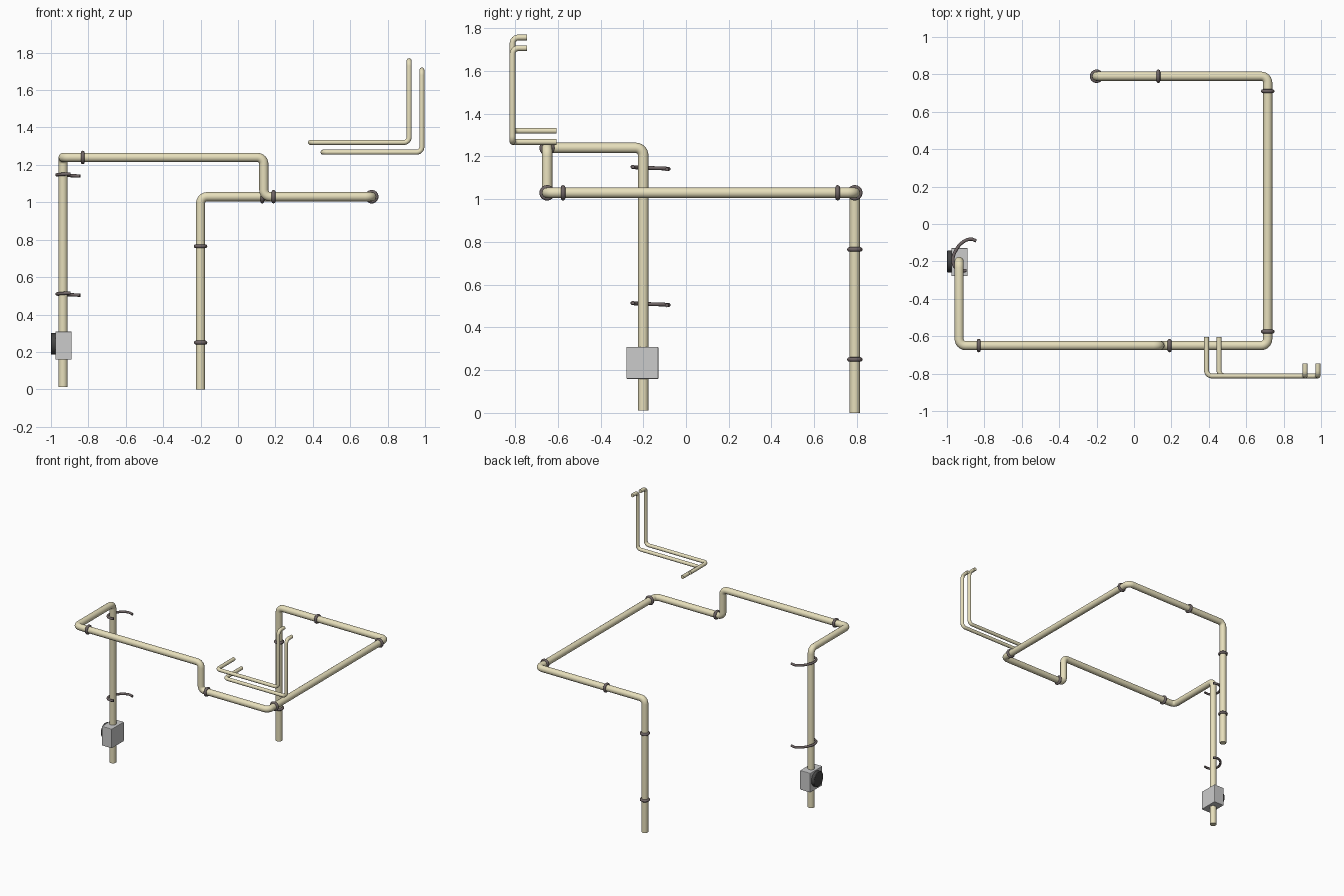
import bpy, math
from mathutils import Vector as V

if "Cube" in bpy.data.objects:
    bpy.data.objects.remove(bpy.data.objects["Cube"])


def mat(name, col):
    m = bpy.data.materials.new(name)
    m.diffuse_color = (*col, 1)
    m.use_nodes = True
    m.node_tree.nodes["Principled BSDF"].inputs["Base Color"].default_value = m.diffuse_color
    return m


CREAM = mat("cream_pipe", (0.80, 0.74, 0.50))
BROWN = mat("dark_clamp", (0.16, 0.13, 0.13))
DARK = mat("dark_dial", (0.06, 0.06, 0.06))


def finish(ob, name, material=None, smooth=True):
    ob.name = name
    if material:
        ob.data.materials.clear()
        ob.data.materials.append(material)
    if smooth:
        bpy.ops.object.select_all(action='DESELECT')
        ob.select_set(True)
        bpy.context.view_layer.objects.active = ob
        bpy.ops.object.shade_smooth_by_angle(angle=math.radians(40))
    return ob


def rounded(points, r, steps=6):
    """Replace each inner corner of a right-angled path by an arc."""
    pts = [V(p) for p in points]
    out = [pts[0]]
    for a, b, c in zip(pts, pts[1:], pts[2:]):
        d1, d2 = (a - b).normalized(), (c - b).normalized()
        centre = b + (d1 + d2) * r
        for i in range(steps + 1):
            t = math.pi / 2 * i / steps
            out.append(centre - d2 * r * math.cos(t) - d1 * r * math.sin(t))
    return out + [pts[-1]]


def tube(name, pts, radius, material, bezier=False):
    cu = bpy.data.curves.new(name, 'CURVE')
    cu.dimensions = '3D'
    cu.bevel_depth, cu.bevel_resolution, cu.use_fill_caps = radius, 6, True
    sp = cu.splines.new('BEZIER' if bezier else 'POLY')
    if bezier:
        sp.bezier_points.add(len(pts) - 1)
        sp.resolution_u = 5
        for bp, p in zip(sp.bezier_points, pts):
            bp.co = p
            bp.handle_left_type = bp.handle_right_type = 'AUTO'
    else:
        sp.points.add(len(pts) - 1)
        for q, p in zip(sp.points, pts):
            q.co = (*p, 1)
    ob = bpy.data.objects.new(name, cu)
    bpy.context.collection.objects.link(ob)
    bpy.ops.object.select_all(action='DESELECT')
    ob.select_set(True)
    bpy.context.view_layer.objects.active = ob
    bpy.ops.object.convert(target='MESH')
    return finish(bpy.context.object, name, material)


# Main pipe run
main = [(-.935, -.2, .012), (-.935, -.2, 1.24), (-.935, -.65, 1.24), (.138, -.65, 1.24),
        (.138, -.65, 1.03), (.715, -.65, 1.03), (.715, .79, 1.03), (-.2, .79, 1.03), (-.2, .79, 0)]
tube("main_pipe", rounded(main, .035), .0245, CREAM)

# Pair of thin pipes
for name, x0, x1, z0, z1 in (("upper_thin_pipe", .388, .915, 1.32, 1.757),
                             ("lower_thin_pipe", .455, .983, 1.268, 1.707)):
    path = [(x0, -.605, z0), (x0, -.812, z0), (x1, -.812, z0), (x1, -.812, z1), (x1, -.745, z1)]
    tube(name, rounded(path, .028), .0135, CREAM)

# Ring clamps: position and axis
AXES = {'x': (0, math.pi / 2, 0), 'y': (math.pi / 2, 0, 0), 'z': (0, 0, 0)}
for pos, axis in (((-.83, -.65, 1.24), 'x'), ((.19, -.65, 1.03), 'x'), ((.13, .79, 1.03), 'x'),
                  ((.715, -.575, 1.03), 'y'), ((.715, .71, 1.03), 'y'),
                  ((-.2, .79, .765), 'z'), ((-.2, .79, .25), 'z')):
    bpy.ops.mesh.primitive_torus_add(location=pos, rotation=AXES[axis], major_radius=.0255,
                                     minor_radius=.0105, major_segments=28, minor_segments=12)
    finish(bpy.context.object, "ring_clamp", BROWN)

# Open hooked clamps on the left riser
hook = [(-.844, -.090), (-.872, -.081), (-.912, -.095), (-.95, -.137), (-.968, -.19),
        (-.957, -.23), (-.93, -.249), (-.895, -.249)]
for z in (1.146, .509):
    pts = [(x, y, z + .006 * (i - 3.5) / 3.5) for i, (x, y) in enumerate(hook)]
    tube("open_clamp", pts, .0088, BROWN, bezier=True)

# Valve box with round dial
bpy.ops.mesh.primitive_cube_add(size=1, location=(-.933, -.204, .234))
box = bpy.context.object
box.scale = (.088, .15, .15)
bpy.ops.object.transform_apply(location=False, rotation=False, scale=True)
bev = box.modifiers.new("bevel", 'BEVEL')
bev.width, bev.segments = .004, 2
finish(box, "valve_box", None, False)

bpy.ops.mesh.primitive_cylinder_add(vertices=32, radius=.058, depth=.03,
                                    location=(-.985, -.2, .243), rotation=(0, math.pi / 2, 0))
dial = finish(bpy.context.object, "valve_dial", DARK)
bev = dial.modifiers.new("bevel", 'BEVEL')
bev.width, bev.segments = .004, 2
